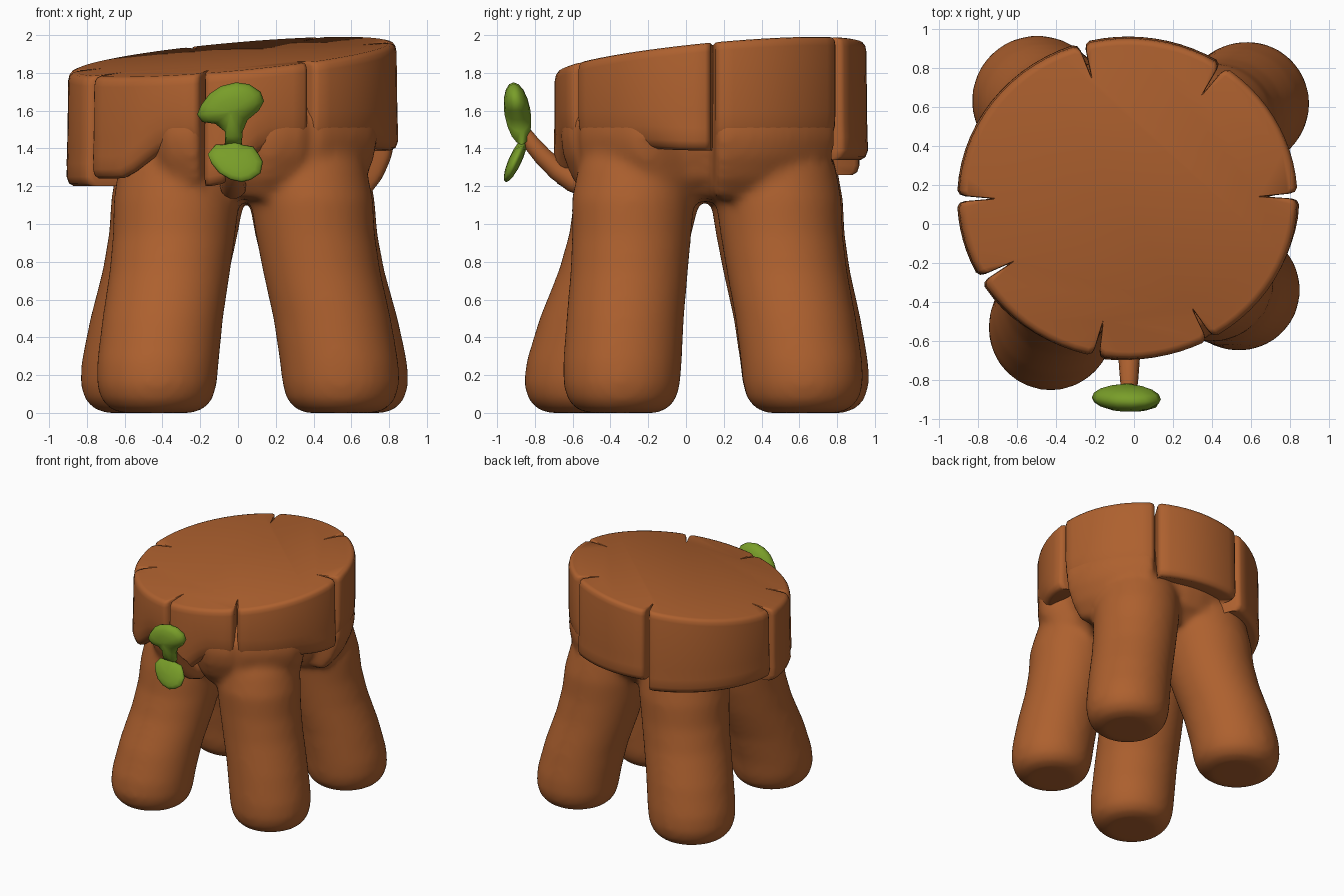
import bpy, bmesh, math
from mathutils import Vector

if "Cube" in bpy.data.objects:
    bpy.data.objects.remove(bpy.data.objects["Cube"])


def material(name, rgb):
    m = bpy.data.materials.new(name)
    m.diffuse_color = (*rgb, 1)
    m.use_nodes = True
    m.node_tree.nodes["Principled BSDF"].inputs["Base Color"].default_value = m.diffuse_color
    return m


WOOD = material("warm brown wood", (0.42, 0.118, 0.028))
LEAF = material("leaf green", (0.19, 0.34, 0.022))


def finish(bm, name, mat, angle=40):
    bmesh.ops.recalc_face_normals(bm, faces=bm.faces)
    me = bpy.data.meshes.new(name)
    bm.to_mesh(me)
    bm.free()
    me.materials.append(mat)
    ob = bpy.data.objects.new(name, me)
    bpy.context.collection.objects.link(ob)
    bpy.ops.object.select_all(action='DESELECT')
    ob.select_set(True)
    bpy.context.view_layer.objects.active = ob
    bpy.ops.object.shade_smooth_by_angle(angle=math.radians(angle))
    return ob


def loft(bm, rings):
    """Skin a list of point rings and cap both ends."""
    vs = [[bm.verts.new(p) for p in r] for r in rings]
    n = len(vs[0])
    for a, b in zip(vs, vs[1:]):
        for i in range(n):
            j = (i + 1) % n
            bm.faces.new((a[i], a[j], b[j], b[i]))
    bm.faces.new(vs[0])
    bm.faces.new(vs[-1])


def circle(x, y, z, rx, ry=None, n=32):
    ry = ry or rx
    return [(x + rx * math.cos(2 * math.pi * i / n),
             y + ry * math.sin(2 * math.pi * i / n), z) for i in range(n)]


CX, CY = -0.03, 0.13

# Outline of the seat, split into bark blocks of different lengths
# start angle, end angle, lower edge, angle where it runs into a leg, half width of that run
blocks = [(1, 56, 1.38, 35, 60), (56, 106, 1.34, 0, -1), (106, 180, 1.26, 0, -1),
          (180, 210, 1.20, 0, -1), (210, 259, 1.24, 259, 34), (259, 299, 1.20, 299, 36),
          (299, 361, 1.39, 311, 42)]
outline = []
for a0, a1, low, leg, width in blocks:
    pts = [(a0 + .1, .81), (a0 + .9, .955), (a0 + 1.5, .985), (a0 + 3, 1)]
    k = max(2, int((a1 - a0) / 5))
    pts += [(a0 + 3 + (a1 - a0 - 6) * i / k, 1) for i in range(1, k)]
    pts += [(a1 - 3, 1), (a1 - 1.5, .985), (a1 - .9, .955), (a1 - .1, .81)]
    for a, r in pts:
        w = min(1, max(0, (width - abs(a - leg)) / 22))
        w = w * w * (3 - 2 * w)
        outline.append((r * .87 * math.cos(math.radians(a)),
                        r * .825 * math.sin(math.radians(a)), low + (1.40 - low) * w, w))


def top(x, y):
    return 1.885 + .09 * x + .095 * y


def seat_ring(scale, from_top=None, from_low=None, fade=None, z_abs=None):
    ring = []
    for x, y, low, w in outline:
        s = scale + ((fade or scale) - scale) * w
        px, py = x * s, y * s
        z = z_abs or (low + from_low if from_top is None else top(px, py) - from_top)
        ring.append((CX + px, CY + py, z))
    return ring


# Body: four splayed legs, a core and flares under the blocks, fused smoothly
bm = bmesh.new()
# foot, hip, radius factor
legs = [((-0.43, -0.54), (-0.325, -0.26), .95), ((0.545, -0.34), (0.39, -0.28), .925),
        ((0.585, 0.62), (0.39, 0.49), .95), ((-0.50, 0.635), (-0.32, 0.48), 1)]
# height, radius, blend from foot to hip, pull towards the middle
steps = [(0, .2, 0, 0), (.02, .26, 0, 0), (.07, .31, 0, 0), (.15, .335, 0, 0),
         (.27, .34, .06, 0), (.5, .337, .3, 0), (.75, .337, .66, 0), (.95, .342, .88, 0),
         (1.13, .352, 1, 0), (1.3, .345, 1, .07), (1.45, .32, 1, .15), (1.65, .3, 1, .24)]
for foot, hip, size in legs:
    rings = []
    for z, r, t, pull in steps:
        x = foot[0] + (hip[0] - foot[0]) * t
        y = foot[1] + (hip[1] - foot[1]) * t
        rings.append(circle(x + (CX - x) * pull, y + (CY - y) * pull, z, r * size))
    loft(bm, rings)
loft(bm, [circle(CX, CY, z, r, r * .97) for z, r in
          [(1.12, .42), (1.24, .63), (1.4, .69), (1.68, .69)]])
loft(bm, [seat_ring(.5, z_abs=1.14), seat_ring(.6, fade=.82, z_abs=1.13),
          seat_ring(.72, fade=.92, z_abs=1.24), seat_ring(.75, fade=.98, z_abs=1.36),
          seat_ring(.75, fade=1.0, z_abs=1.46), seat_ring(.75, fade=.985, z_abs=1.56),
          seat_ring(.7, fade=.9, z_abs=1.66)])
body = finish(bm, "stump_legs", WOOD)
rm = body.modifiers.new("fuse", 'REMESH')
rm.mode = 'VOXEL'
rm.voxel_size = 0.023
rm.use_smooth_shade = True
sm = body.modifiers.new("soften", 'SMOOTH')
sm.factor = 0.5
sm.iterations = 14

# Sloping seat with notched rim
bm = bmesh.new()
loft(bm, [seat_ring(.955, from_top=0), seat_ring(.978, from_top=.006),
          seat_ring(.993, from_top=.022), seat_ring(1, from_top=.05),
          seat_ring(1.005, from_low=.2, fade=1), seat_ring(1.008, from_low=.12, fade=.995),
          seat_ring(1.01, from_low=.05, fade=.97),
          seat_ring(.995, from_low=.015, fade=.94), seat_ring(.965, from_low=0, fade=.9),
          seat_ring(.6, from_low=.09)])
finish(bm, "bark_seat", WOOD, 50)

# Twig growing from the front
path = [(-.5, 1.2, .07), (-.6, 1.23, .062), (-.68, 1.285, .056), (-.76, 1.36, .05),
        (-.82, 1.43, .045), (-.86, 1.5, .03)]
bm = bmesh.new()
rings = []
for i, (y, z, r) in enumerate(path):
    p, q = path[max(i - 1, 0)], path[min(i + 1, len(path) - 1)]
    d = Vector((0, q[0] - p[0], q[1] - p[1])).normalized()
    up = d.cross(Vector((1, 0, 0)))
    rings.append([Vector((-.025, y, z)) + r * (math.cos(t) * Vector((1, 0, 0)) + math.sin(t) * up)
                  for t in [2 * math.pi * k / 14 for k in range(14)]])
loft(bm, rings)
finish(bm, "twig", WOOD, 60)


# Leaves: domed pads on a leaning plane
def leaf(name, pts, y0, z0, lean, thick):
    n = len(pts)
    cx = sum(p[0] for p in pts) / n
    cz = sum(p[1] for p in pts) / n
    rings = []
    for k in range(9):
        t = -math.pi / 2 * .93 + math.pi * .93 * k / 8
        s, h = math.cos(t), math.sin(t) * thick
        ring = []
        for x, z in pts:
            zz = cz + (z - cz) * s
            ring.append((cx + (x - cx) * s, y0 + lean * (zz - z0) + h, zz))
        rings.append(ring)
    bm = bmesh.new()
    loft(bm, rings)
    finish(bm, name, LEAF, 70)


leaf("upper_leaf", [(-.07, 1.42), (.02, 1.42), (.025, 1.49), (.05, 1.55), (.11, 1.60),
                    (.138, 1.65), (.12, 1.70), (.06, 1.74), (-.01, 1.75), (-.09, 1.73),
                    (-.15, 1.69), (-.195, 1.63), (-.217, 1.58), (-.19, 1.54), (-.12, 1.53),
                    (-.07, 1.49)], -.87, 1.42, -.13, .07)
leaf("lower_leaf", [(-.12, 1.42), (-.07, 1.42), (-.02, 1.46), (.02, 1.42), (.08, 1.41),
                    (.11, 1.37), (.132, 1.33), (.12, 1.27), (.07, 1.235), (.02, 1.222),
                    (-.04, 1.235), (-.1, 1.27), (-.14, 1.32), (-.16, 1.37)],
     -.865, 1.43, .42, .037)
